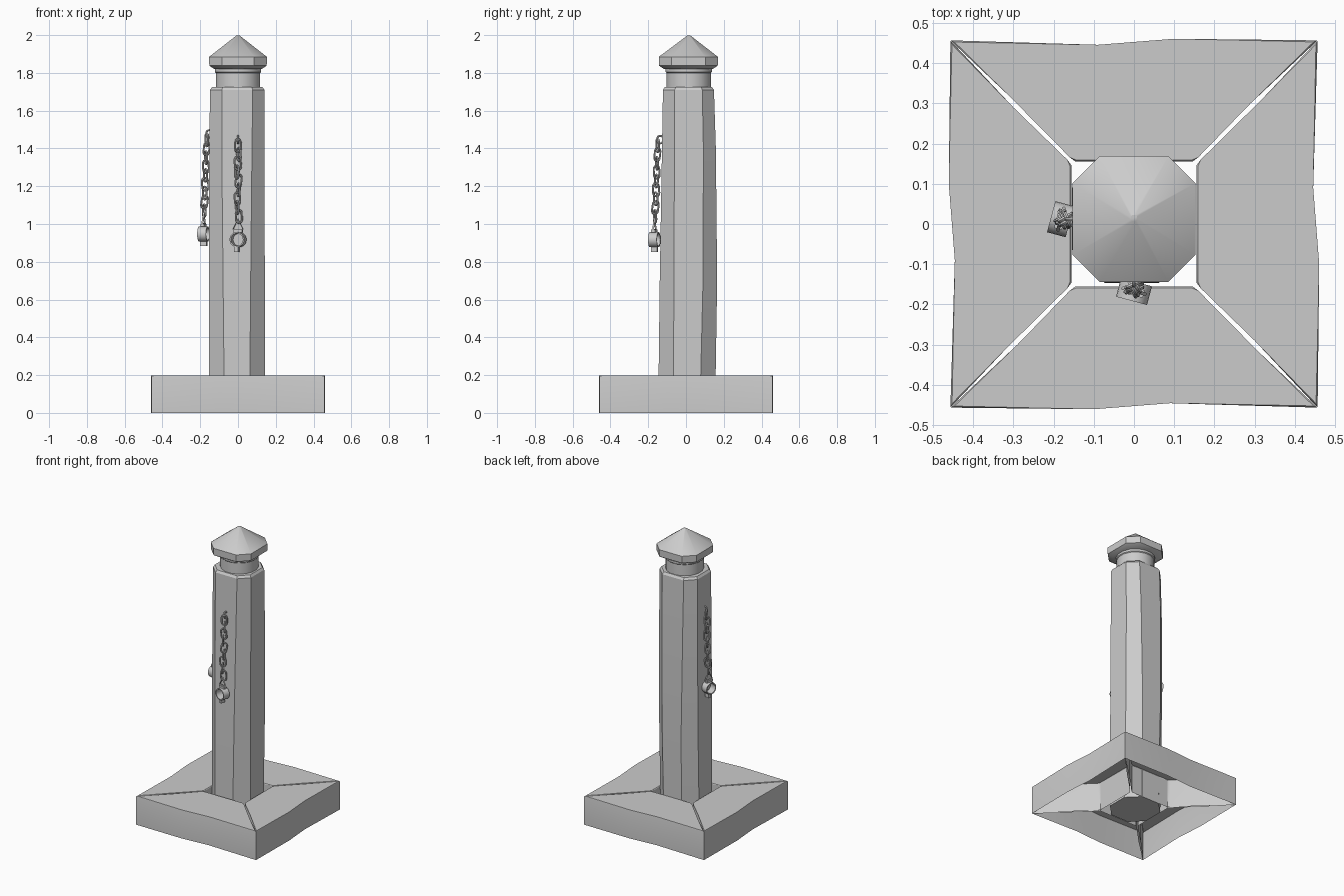
import bpy, bmesh, math
from mathutils import Matrix, Vector

cube = bpy.data.objects.get("Cube")
if cube:
    bpy.data.objects.remove(cube, do_unlink=True)

GREY = (0.6, 0.6, 0.6, 1)
grey = bpy.data.materials.new("plain grey")
grey.use_nodes = True
grey.diffuse_color = GREY
grey.node_tree.nodes["Principled BSDF"].inputs["Base Color"].default_value = GREY


def add_object(name, bm, matrix=Matrix(), angle=35):
    bmesh.ops.recalc_face_normals(bm, faces=bm.faces)
    mesh = bpy.data.meshes.new(name)
    bm.to_mesh(mesh)
    bm.free()
    mesh.materials.append(grey)
    ob = bpy.data.objects.new(name, mesh)
    bpy.context.collection.objects.link(ob)
    ob.matrix_world = matrix
    bpy.ops.object.select_all(action='DESELECT')
    ob.select_set(True)
    bpy.context.view_layer.objects.active = ob
    bpy.ops.object.shade_smooth_by_angle(angle=math.radians(angle))
    return ob


def loft(rings, closed=False, cap=True):
    """Skin a list of equal-length point rings."""
    bm = bmesh.new()
    rows = [[bm.verts.new(p) for p in ring] for ring in rings]
    n = len(rows[0])
    pairs = list(zip(rows, rows[1:])) + ([(rows[-1], rows[0])] if closed else [])
    for a, b in pairs:
        for i in range(n):
            j = (i + 1) % n
            bm.faces.new((a[i], a[j], b[j], b[i]))
    if cap and not closed:
        bm.faces.new(rows[0])
        bm.faces.new(rows[-1])
    return bm


def octagon(x0, x1, y0, y1, z, c):
    """Rectangle with chamfered corners."""
    return [(x0 + c, y0, z), (x1 - c, y0, z), (x1, y0 + c, z), (x1, y1 - c, z),
            (x1 - c, y1, z), (x0 + c, y1, z), (x0, y1 - c, z), (x0, y0 + c, z)]


def tube(path, radius, sides=6):
    """Closed round wire along a flat loop in the XZ plane."""
    n = len(path)
    rings = []
    for i, p in enumerate(path):
        t = (path[(i + 1) % n] - path[i - 1]).normalized()
        side = t.cross(Vector((0, 1, 0)))
        rings.append([p + radius * (math.cos(a) * side + math.sin(a) * Vector((0, 1, 0)))
                      for a in (math.tau * k / sides for k in range(sides))])
    return loft(rings, closed=True)


# Base: four mitred boards, hollow underneath, with dented outer edges
OUTLINE = [(-.457, -.457), (-.1, -.461), (.09, -.446), (.457, -.457), (.31, -.318),
           (.16, -.166), (.145, -.155), (-.145, -.155), (-.16, -.166), (-.29, -.3)]
for i, side in enumerate(("front", "left", "back", "right")):
    bm = bmesh.new()
    low = [bm.verts.new((x, y, 0)) for x, y in OUTLINE]
    top = [bm.verts.new((x, y, 0.197)) for x, y in OUTLINE]
    for a in range(len(low)):
        b = (a + 1) % len(low)
        bm.faces.new((low[a], low[b], top[b], top[a]))
    lid = bm.faces.new(top)
    bmesh.ops.bevel(bm, geom=list(lid.edges), offset=0.004, segments=1, affect='EDGES')
    add_object(side + "_base_board", bm, Matrix.Rotation(i * math.pi / 2, 4, 'Z'), 30)

# Post: eight-sided, slightly bowed
post = [(-.153, .142, -.147, .155, 0.0, .08),
        (-.153, .142, -.145, .157, 0.2, .079),
        (-.154, .142, -.139, .165, 0.7, .075),
        (-.152, .14, -.127, .158, 1.4, .066),
        (-.148, .14, -.122, .148, 1.71, .062),
        (-.138, .13, -.112, .138, 1.725, .058)]
add_object("post", loft([octagon(*s) for s in post]), angle=30)

# Neck and pointed cap
def circle(r, z, n=16):
    return [(r * math.cos(math.tau * (k + .5) / n), .015 + r * math.sin(math.tau * (k + .5) / n), z)
            for k in range(n)]


add_object("neck", loft([circle(r, z) for r, z in ((.12, 1.7), (.12, 1.8), (.125, 1.805), (.125, 1.84))]))
cap = [(-.125, .125, -.115, .14, 1.82, .055), (-.152, .152, -.143, .168, 1.838, .066),
       (-.153, .153, -.144, .169, 1.885, .067), (-.008, .008, .007, .023, 1.998, .004)]
add_object("cap", loft([octagon(*s) for s in cap]), angle=35)


# Chains with cuffs
def link_path(half_width, half_straight, n=8):
    pts = []
    for s, start in ((1, 0), (-1, math.pi)):
        for k in range(n + 1):
            a = start + math.pi * k / n
            pts.append(Vector((half_width * math.cos(a), 0, half_width * math.sin(a) + s * half_straight)))
    return pts


def at(x, y, z, turn=0, tilt=0):
    return (Matrix.Translation((x, y, z)) @ Matrix.Rotation(turn, 4, 'Z')
            @ Matrix.Rotation(tilt, 4, 'Y'))


def chain(side, frame):
    # Wall hook
    add_object(side + "_wall_ring", tube(link_path(.016, .004), .005),
               frame @ at(0, -.137, 1.447, math.pi / 2))
    # Links, alternately turned and hanging away from the post
    count = 9
    for k in range(count):
        f = k / (count - 1)
        turn = math.radians(25 + 90 * (k % 2) + 8 * math.sin(2.3 * k))
        add_object(f"{side}_link_{k + 1}", tube(link_path(.017, .017), .0055),
                   frame @ at(.005 * math.sin(1.7 * k), -.15 - .014 * f, 1.415 - .375 * f,
                              turn, .15 * math.sin(2 * k)))
    # Triangular hanger
    hanger = [Vector(p) for p in ((0, 0, 1.027), (-.028, 0, .972), (.028, 0, .972))]
    add_object(side + "_hanger", tube(hanger, .005),
               frame @ at(0, -.167, 0, math.radians(-15)))
    # Cuff band, thin open cylinder
    n, rings = 20, []
    for k in range(n):
        a = math.tau * k / n
        rings.append([(r * math.cos(a), y, r * math.sin(a))
                      for r, y in ((.04, -.024), (.04, .024), (.033, .024), (.033, -.024))])
    place = frame @ at(0, -.168, .917, math.radians(-15))
    add_object(side + "_cuff", loft(rings, closed=True), place)
    # Clasp under the cuff and hinge over it
    for part, z, size in (("clasp", -.049, (.02, .034, .03)), ("hinge", .046, (.05, .02, .014))):
        bm = bmesh.new()
        bmesh.ops.create_cube(bm, size=1)
        bmesh.ops.scale(bm, vec=size, verts=bm.verts)
        bmesh.ops.translate(bm, vec=(-.006 if z < 0 else 0, 0, z), verts=bm.verts)
        add_object(f"{side}_{part}", bm, place)


chain("front", Matrix())
chain("right", Matrix.Translation((-.015, .012, .03)) @ Matrix.Rotation(-math.pi / 2, 4, 'Z'))
